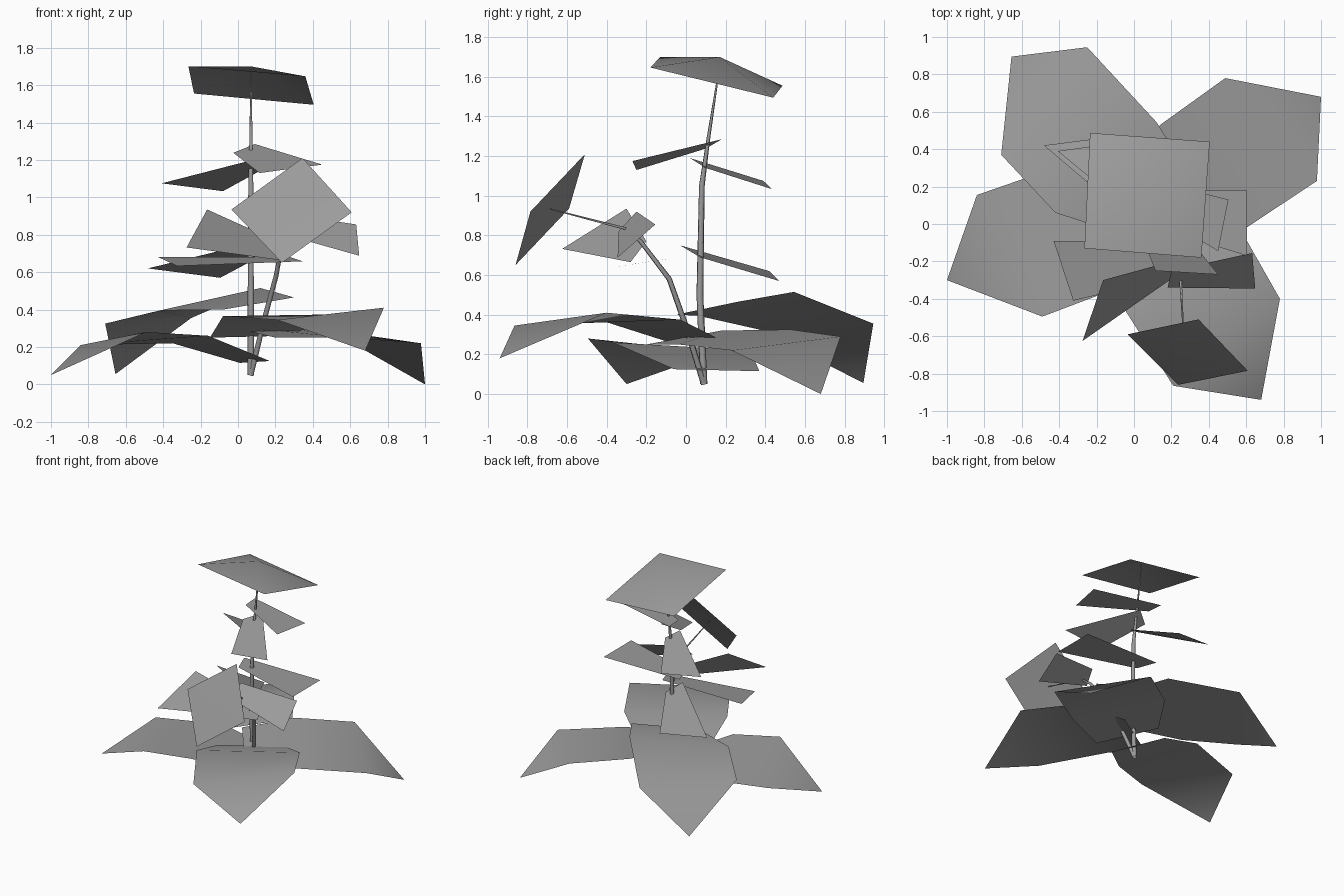
import bpy
import bmesh
from math import cos, sin, tau
from mathutils import Vector

grey = bpy.data.materials.new("dark_grey")
grey.diffuse_color = (.33, .33, .33, 1)


def make(name, verts, faces):
    me = bpy.data.meshes.new(name)
    me.from_pydata(verts, [], faces)
    bm = bmesh.new()
    bm.from_mesh(me)
    bmesh.ops.recalc_face_normals(bm, faces=bm.faces)
    # sheets face upwards
    if len(bm.faces) < 6 and sum(f.normal.z for f in bm.faces) < 0:
        bmesh.ops.reverse_faces(bm, faces=bm.faces)
    bm.to_mesh(me)
    bm.free()
    me.materials.append(grey)
    ob = bpy.data.objects.new(name, me)
    bpy.context.collection.objects.link(ob)
    for p in me.polygons:
        p.use_smooth = True
    return ob


def stem(name, path, n=5):
    # tapered tube along (x, y, z, radius) points
    pts = [Vector(p[:3]) for p in path]
    verts, faces = [], []
    for i, p in enumerate(path):
        d = pts[min(i + 1, len(pts) - 1)] - pts[max(i - 1, 0)]
        a = d.cross(Vector((0, 1, 0.01))).normalized()
        b = d.cross(a).normalized()
        verts += [pts[i] + p[3] * (a * cos(tau * k / n) + b * sin(tau * k / n)) for k in range(n)]
    for i in range(len(path) - 1):
        for k in range(n):
            m = (k + 1) % n
            faces.append((i * n + k, i * n + m, i * n + n + m, i * n + n + k))
    return make(name, verts, faces)


# Stems
stem("main_stem", [(.07, .09, .05, .019), (.07, .07, .5, .018), (.07, .08, 1.05, .015),
                   (.07, .11, 1.27, .010), (.07, .155, 1.56, .005), (.07, .17, 1.69, .003)])
stem("side_stem", [(.07, .09, .05, .016), (.14, 0, .34, .015), (.205, -.085, .58, .014),
                   (.24, -.23, .77, .011), (.25, -.31, .835, .007), (.27, -.685, .933, .003)])

# Big base leaves: base pair, inner pair, outer pair, tip
big = {
    "back_left": [(-.08, -.05, .40), (.30, .26, .465), (-.42, .06, .395), (.12, .545, .515),
                  (-.71, .37, .325), (-.25, .945, .355), (-.655, .895, .055)],
    "back_right": [(-.09, .18, .32), (.20, -.20, .25), (.14, .53, .325), (.57, -.04, .25),
                   (.488, .78, .29), (.978, .23, .22), (1, .68, 0)],
    "front_left": [(.17, -.06, .125), (.01, .37, .115), (-.16, -.37, .26), (-.35, .325, .22),
                   (-.49, -.495, .28), (-.84, .155, .21), (-1, -.30, .05)],
    "front_right": [(.26, .20, .26), (-.15, -.05, .25), (.57, -.03, .375), (-.08, -.41, .365),
                    (.78, -.40, .41), (.21, -.865, .345), (.68, -.94, .18)],
}
for k, v in big.items():
    make("base_leaf_" + k, v, [(0, 1, 3, 2), (2, 3, 5, 4), (4, 5, 6)])

# Small stem leaves: flat trapezoids
small = [
    [(-.408, .39, 1.075), (-.08, .435, 1.033), (.115, .10, 1.14), (.04, .02, 1.19)],
    [(-.482, .42, .62), (-.095, .47, .57), (.13, .07, .69), (.05, -.03, .75)],
    [(.45, -.27, 1.175), (.115, -.25, 1.13), (-.025, .10, 1.238), (.09, .18, 1.285)],
    [(-.275, -.625, .732), (-.165, -.30, .935), (.20, -.20, .77), (.22, -.28, .665)],
    [(.632, -.155, .855), (.648, -.345, .688), (.18, -.34, .82), (.20, -.25, .92)],
    [(-.43, -.09, .682), (-.325, -.41, .633), (.345, -.25, .658), (.28, -.10, .68)],
    [(.505, .13, 1.335), (.45, -.145, 1.335), (-.03, .14, 1.335), (-.04, .27, 1.335)],
    [(.605, .18, .885), (.605, -.17, .885), (-.01, .02, .885), (-.07, .18, .885)],
]
for i, v in enumerate(small):
    make(f"stem_leaf_{i + 1}", v, [(0, 1, 2, 3)])

# Flower heads: shallow four-sided caps
fan = [(0, 1, 4), (1, 2, 4), (2, 3, 4), (3, 0, 4)]
make("top_flower", [(-.265, -.13, 1.70), (-.235, .487, 1.555), (.405, .44, 1.495),
                    (.36, -.18, 1.647), (.07, .17, 1.70)], fan)
make("side_flower", [(.345, -.51, 1.21), (.608, -.785, .92), (.235, -.86, .65),
                     (-.035, -.59, .935), (.285, -.69, .935)], fan)
